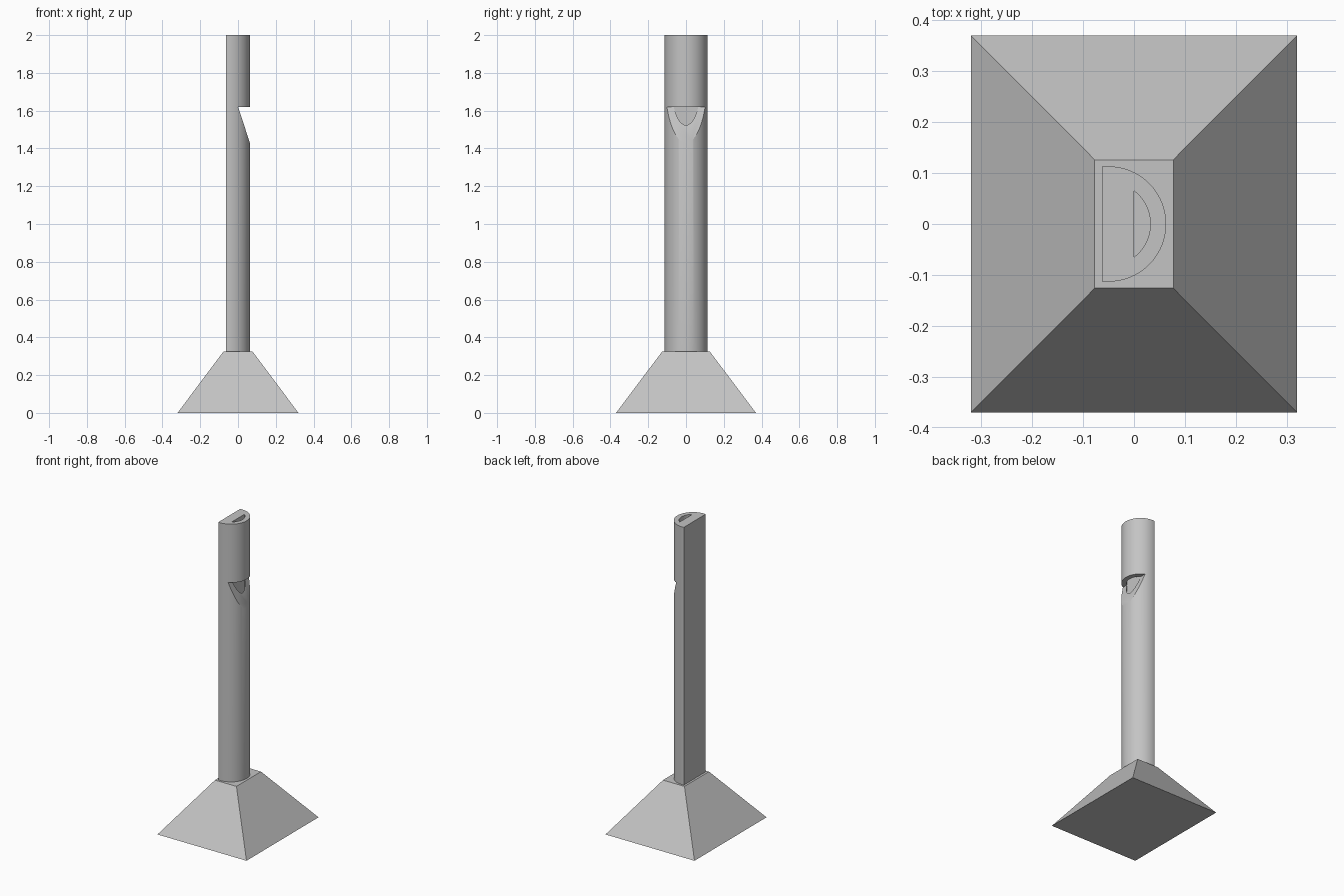
import bpy, bmesh, math
from mathutils import Vector

cube = bpy.data.objects.get("Cube")
if cube:
    bpy.data.objects.remove(cube, do_unlink=True)

# One plain grey for the whole model
grey = bpy.data.materials.new("light_grey")
grey.use_nodes = True
colour = (0.55, 0.55, 0.55, 1)
grey.diffuse_color = colour
grey.node_tree.nodes["Principled BSDF"].inputs["Base Color"].default_value = colour

ARC_X = -0.05        # shared centre of the outer and inner arcs
BASE_TOP = 0.325
TOP = 2.0


def prism(name, points, direction):
    """Sweep a closed 3D outline along a direction into a solid."""
    bm = bmesh.new()
    face = bm.faces.new([bm.verts.new(p) for p in points])
    swept = bmesh.ops.extrude_face_region(bm, geom=[face])["geom"]
    moved = [v for v in swept if isinstance(v, bmesh.types.BMVert)]
    bmesh.ops.translate(bm, verts=moved, vec=Vector(direction))
    if not any(f == face for f in bm.faces):
        bm.faces.new([v for v in bm.verts if v not in moved])
    bmesh.ops.recalc_face_normals(bm, faces=bm.faces)
    mesh = bpy.data.meshes.new(name)
    bm.to_mesh(mesh)
    bm.free()
    mesh.materials.append(grey)
    obj = bpy.data.objects.new(name, mesh)
    bpy.context.collection.objects.link(obj)
    return obj


def d_outline(radius, flat_x, z, steps=64):
    """Circle segment closed by a flat chord at flat_x."""
    limit = math.acos((flat_x - ARC_X) / radius)
    angles = [limit * (2 * i / steps - 1) for i in range(steps + 1)]
    return [(ARC_X + radius * math.cos(a), radius * math.sin(a), z) for a in angles]


def cut(target, cutter):
    cutter.hide_render = True
    mod = target.modifiers.new("cut", "BOOLEAN")
    mod.operation = "DIFFERENCE"
    mod.solver = "EXACT"
    mod.object = cutter
    bpy.context.view_layer.objects.active = target
    bpy.ops.object.modifier_apply(modifier=mod.name)
    bpy.data.objects.remove(cutter, do_unlink=True)


# Tapered base
base = prism("base", [(x * 0.32, y * 0.37, 0) for x, y in
                      ((-1, -1), (1, -1), (1, 1), (-1, 1))], (0, 0, BASE_TOP))
for v in base.data.vertices:
    if v.co.z > 0.1:
        v.co.x = math.copysign(0.077, v.co.x)
        v.co.y = math.copysign(0.126, v.co.y)

# Pipe with a flat back
pipe = prism("pipe", d_outline(0.113, -0.063, BASE_TOP), (0, 0, TOP - BASE_TOP))

# Air channel down the pipe
cut(pipe, prism("bore_cutter", d_outline(0.082, 0, 0.2), (0, 0, TOP)))

# Sound window with a sloping lip
window = [(0, -0.3, 1.62), (0.2, -0.3, 1.62), (0.2, -0.3, 1.017)]
cut(pipe, prism("window_cutter", window, (0, 0.6, 0)))

# Smooth the curved walls, keep the edges crisp
bpy.ops.object.select_all(action="DESELECT")
pipe.select_set(True)
bpy.context.view_layer.objects.active = pipe
bpy.ops.object.shade_smooth_by_angle(angle=math.radians(25))
